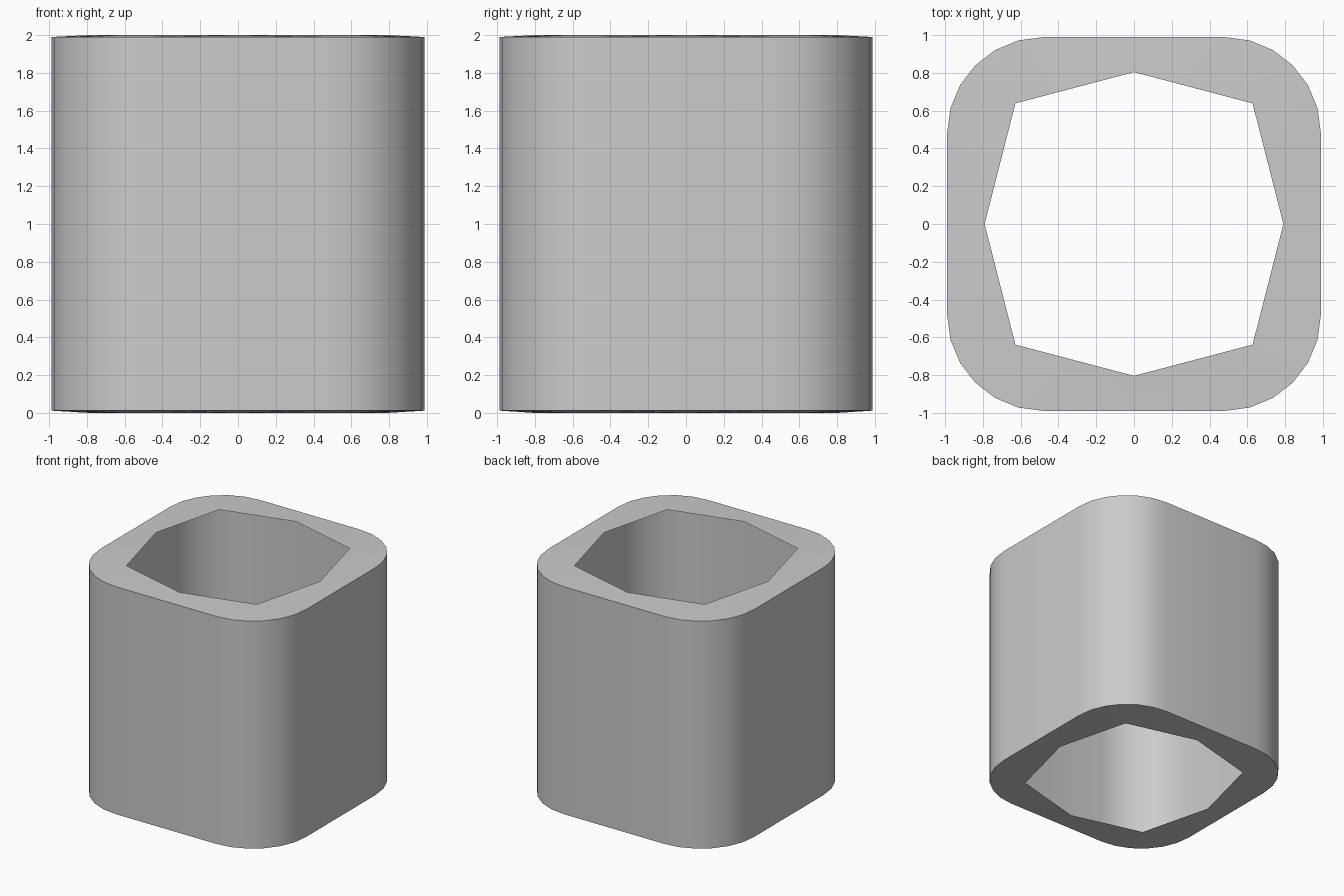
import bpy, bmesh
from math import cos, sin, radians

if "Cube" in bpy.data.objects:
    bpy.data.objects.remove(bpy.data.objects["Cube"])

HALF, RADIUS, STEPS = 0.988, 0.508, 6      # rounded square outside
CORNER_X, CORNER_Y = 0.627, 0.638           # eight-sided opening in each end
MID_X, MID_Y = 0.79, 0.803
OUTER_Z, INNER_Z = (0.012, 1.99), (0.0, 2.0)  # ends rise slightly to the opening

bm = bmesh.new()


def ring_verts(level):
    """Per quadrant: rounded corner arc, opening corner, opening mid-side vertex."""
    arcs, corners, mids = [], [], []
    zo, zi = OUTER_Z[level], INNER_Z[level]
    for k, (sx, sy) in enumerate([(1, 1), (-1, 1), (-1, -1), (1, -1)]):
        c = HALF - RADIUS
        arc = []
        for i in range(STEPS + 1):
            a = radians(90 * k + 90 * i / STEPS)
            arc.append(bm.verts.new((sx * c + RADIUS * cos(a),
                                     sy * c + RADIUS * sin(a), zo)))
        arcs.append(arc)
        corners.append(bm.verts.new((sx * CORNER_X, sy * CORNER_Y, zi)))
        a = radians(90 * (k + 1))
        mids.append(bm.verts.new((MID_X * cos(a), MID_Y * sin(a), zi)))
    return arcs, corners, mids


levels = [ring_verts(0), ring_verts(1)]

# End plates: fan at each corner, three triangles along each side
for arcs, corners, mids in levels:
    for k in range(4):
        n = (k + 1) % 4
        for a, b in zip(arcs[k], arcs[k][1:]):
            bm.faces.new((corners[k], a, b))
        bm.faces.new((corners[k], arcs[k][-1], mids[k]))
        bm.faces.new((mids[k], arcs[k][-1], arcs[n][0]))
        bm.faces.new((mids[k], arcs[n][0], corners[n]))

# Outer wall: a hollow shell, open through both ends
low, high = [[v for arc in lv[0] for v in arc] for lv in levels]
for i in range(len(low)):
    j = (i + 1) % len(low)
    bm.faces.new((low[i], low[j], high[j], high[i]))

# Face everything outwards
bm.normal_update()
for f in bm.faces:
    c = f.calc_center_median()
    out = c.copy()
    if abs(f.normal.z) > 0.5:
        out.x = out.y = 0
    out.z -= 1
    if f.normal.dot(out) < 0:
        f.normal_flip()

mesh = bpy.data.meshes.new("hollow_rounded_shell")
bm.to_mesh(mesh)
bm.free()
shell = bpy.data.objects.new("hollow_rounded_shell", mesh)
bpy.context.collection.objects.link(shell)

# Smooth wall, crisp rims
bpy.context.view_layer.objects.active = shell
shell.select_set(True)
bpy.ops.object.shade_smooth_by_angle(angle=radians(40))
